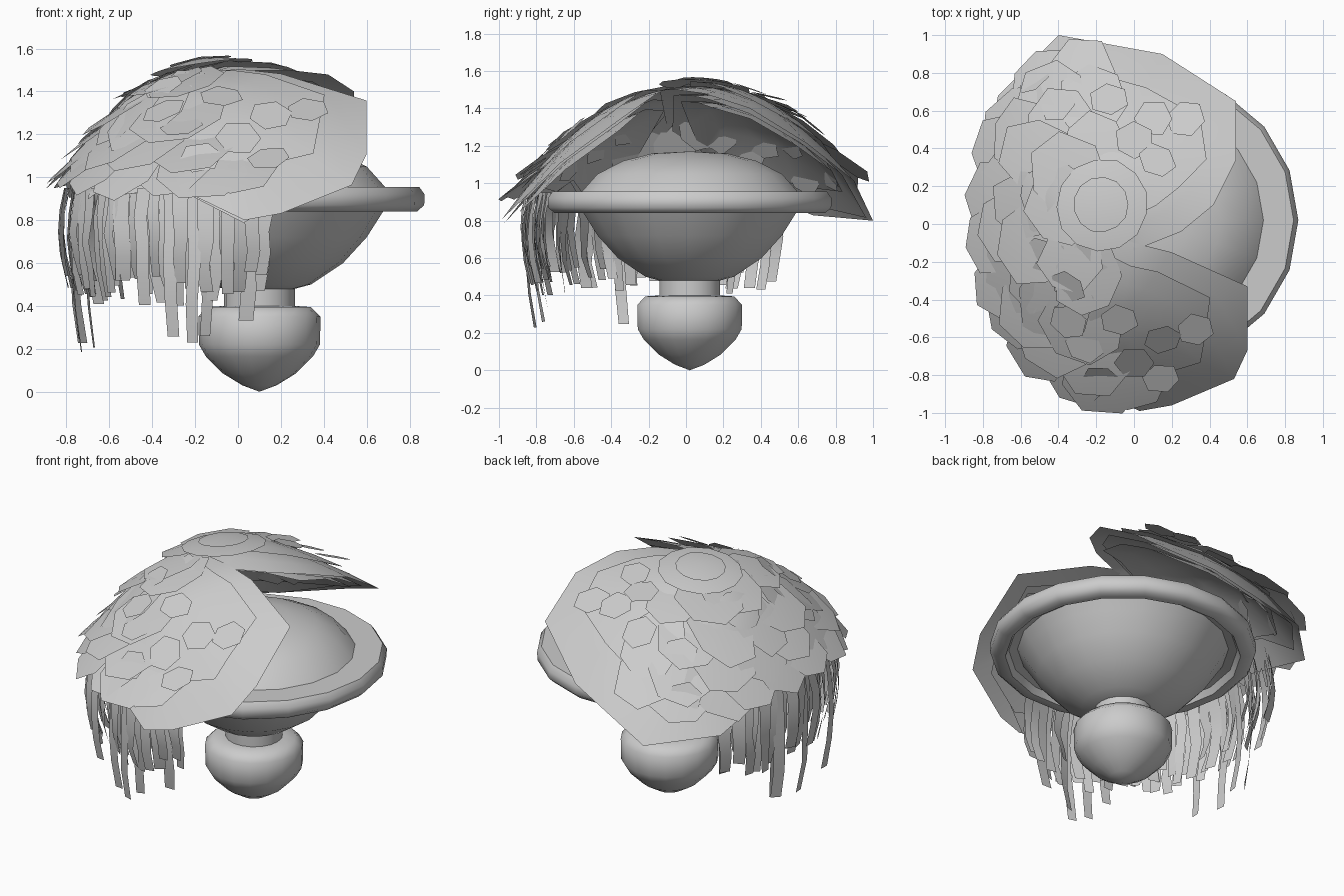
import bpy, bmesh, math, random
from mathutils import Vector

random.seed(4)
cube = bpy.data.objects.get("Cube")
if cube:
    bpy.data.objects.remove(cube)

grey = bpy.data.materials.new("plain grey")
grey.use_nodes = True
grey.diffuse_color = (0.6, 0.6, 0.6, 1)
grey.node_tree.nodes["Principled BSDF"].inputs["Base Color"].default_value = (0.6, 0.6, 0.6, 1)


def finish(name, bm, angle=35):
    mesh = bpy.data.meshes.new(name)
    bm.to_mesh(mesh)
    bm.free()
    obj = bpy.data.objects.new(name, mesh)
    bpy.context.collection.objects.link(obj)
    mesh.materials.append(grey)
    bpy.ops.object.select_all(action='DESELECT')
    obj.select_set(True)
    bpy.context.view_layer.objects.active = obj
    bpy.ops.object.shade_smooth_by_angle(angle=math.radians(angle))


def lathe(name, profile, sides=18, centre=(0.1, 0.02)):
    bm = bmesh.new()
    rings = []
    for r, z in profile:
        rings.append([bm.verts.new((centre[0] + r * math.cos(math.tau * i / sides),
                                    centre[1] + r * math.sin(math.tau * i / sides), z))
                      for i in range(sides)])
    for a, b in zip(rings, rings[1:]):
        for i in range(sides):
            j = (i + 1) % sides
            bm.faces.new((a[i], a[j], b[j], b[i]))
    bmesh.ops.remove_doubles(bm, verts=bm.verts, dist=0.0005)
    finish(name, bm, 50)


# Pot: bulb foot, neck, bowl, rim, and mounded soil
lathe("bulb_foot", [(0, 0), (0.08, 0.03), (0.17, 0.085), (0.25, 0.165), (0.282, 0.22),
                    (0.285, 0.35), (0.24, 0.395), (0.165, 0.4)])
lathe("bowl", [(0.165, 0.39), (0.165, 0.48), (0.24, 0.5), (0.39, 0.6), (0.5, 0.72),
               (0.57, 0.83), (0.61, 0.89), (0.66, 0.88), (0.68, 0.84), (0.735, 0.84),
               (0.768, 0.87), (0.77, 0.92), (0.745, 0.955), (0.58, 0.955)])
lathe("soil_mound", [(0.59, 0.95), (0.5, 1.05), (0.36, 1.12), (0.2, 1.16), (0, 1.17)])


# Canopy shape shared by all foliage
MID = Vector((-0.1, 0.04))


def height(x, y):
    dx, dy = x - MID.x, y - MID.y
    return 1.52 - 0.69 * ((dx / (0.8 if dx < 0 else 2.2)) ** 2 + (dy / 1.01) ** 2)


def frame(x, y):
    """Point, downhill direction, sideways direction and normal on the canopy."""
    e = 0.01
    n = Vector(((height(x - e, y) - height(x + e, y)) / (2 * e),
                (height(x, y - e) - height(x, y + e)) / (2 * e), 1)).normalized()
    out = Vector((x - MID.x, y - MID.y, 0))
    down = (out - n * out.dot(n)).normalized()
    return Vector((x, y, height(x, y))), down, n.cross(down), n


def add_sheet(bm, outline, lift=0, rings=4):
    """Drape a polygon over the canopy as concentric rings."""
    mid = sum((Vector(p) for p in outline), Vector((0, 0))) / len(outline)
    hub = bm.verts.new((mid.x, mid.y, height(*mid) + lift))
    last = None
    for k in range(1, rings + 1):
        ring = []
        for p in outline:
            q = mid.lerp(Vector(p), k / rings)
            ring.append(bm.verts.new((q.x, q.y, height(*q) + lift)))
        for i in range(len(ring)):
            j = (i + 1) % len(ring)
            bm.faces.new((last[i], ring[i], ring[j], last[j]) if last else (hub, ring[i], ring[j]))
        last = ring


def add_leaf(bm, x, y, long, wide, tilt=0.2, lift=0.0, sides=7, rough=0.15, dome=0.03):
    """A shallow polygon leaf lying on the canopy, its lower edge lifted by tilt."""
    c, down, side, n = frame(x, y)
    c = c + n * lift
    d = (down + n * tilt).normalized()
    up = d.cross(side)
    up = up if up.z > 0 else -up
    turn = random.random()
    hub = bm.verts.new(c + up * dome)
    rim = []
    for i in range(sides):
        a = math.tau * (i + turn) / sides
        k = 1 - rough * random.random()
        rim.append(bm.verts.new(c + d * long * k * math.cos(a) + side * wide * k * math.sin(a)))
    for i in range(sides):
        bm.faces.new((hub, rim[i], rim[(i + 1) % sides]))


# Broad leaf sheets at front and back, with smaller layers under and over
front = [(0, -0.1), (0.2, -0.15), (0.6, -0.33), (0.6, -0.67), (0.53, -0.82), (0.2, -0.96),
         (0.03, -0.99), (-0.28, -0.85), (-0.53, -0.73), (-0.55, -0.62), (-0.7, -0.55),
         (-0.65, -0.2), (-0.35, 0.05)]
back = [(-0.4, 1.0), (0.15, 0.9), (0.54, 0.65), (0.54, 0.34), (0.42, 0.1), (0.25, -0.04), (0, -0.14),
        (-0.55, -0.1), (-0.78, 0.05), (-0.78, 0.38), (-0.72, 0.68)]
for name, outline in (("front_leaf", front), ("back_leaf", back)):
    bm = bmesh.new()
    add_sheet(bm, outline)
    finish(name, bm, 40)
    bm = bmesh.new()
    mid = sum((Vector(p) for p in outline), Vector((0, 0))) / len(outline)
    for scale, lift in ((0.9, -0.04), (0.8, -0.08), (0.72, 0.025)):
        add_sheet(bm, [mid.lerp(Vector(p), scale * random.uniform(0.88, 1.08)) for p in outline], lift, 3)
    finish(name + "_layers", bm, 40)

# Shingled leaves on the closed side: row radius, count, start and end angle, size
bm = bmesh.new()
for r, count, start, end, size in ((0.38, 5, 100, 260, 0.24), (0.62, 8, 98, 262, 0.26),
                                   (0.76, 9, 100, 265, 0.25), (0.86, 11, 122, 285, 0.25)):
    for i in range(count):
        a = math.radians(start + (end - start) * (i + random.uniform(0.25, 0.75)) / count)
        add_leaf(bm, MID.x + 0.73 * r * math.cos(a), MID.y + r * math.sin(a),
                 size * random.uniform(0.9, 1.1), size * random.uniform(0.8, 1),
                 random.uniform(0.05, 0.28), 0.015, dome=0.015)
finish("shingle_leaves", bm, 25)

# Inner leaves seen below the arch
bm = bmesh.new()
for i in range(16):
    a = math.radians(100 + 165 * i / 15)
    r = random.uniform(0.5, 0.8)
    add_leaf(bm, MID.x + 0.75 * r * math.cos(a), MID.y + r * math.sin(a),
             0.18, 0.13, -0.25, -0.05, dome=0)
finish("inner_leaves", bm, 20)

# Rounded crown rosettes
bm = bmesh.new()
for x, y, size in ((-0.17, 0.1, 0.25), (-0.48, 0.17, 0.22)):
    add_leaf(bm, x, y, size, size, 0, 0, 13, 0.03, 0.05)
    add_leaf(bm, x, y, size * 0.6, size * 0.6, 0, 0.03, 13, 0.03, 0.02)
finish("crown_rosettes", bm, 20)

# Small hexagonal blossoms
spots = [(-0.33, -0.31), (-0.33, -0.49), (-0.08, -0.48), (0.15, -0.58), (0.32, -0.53),
         (0, -0.7), (-0.17, -0.78), (0.14, -0.78), (-0.25, -0.62),
         (-0.5, 0.73), (-0.38, 0.6), (-0.13, 0.63), (0.1, 0.53), (0.27, 0.53), (0, 0.42), (0.12, 0.32)]
bm = bmesh.new()
for x, y in spots:
    add_leaf(bm, x, y, random.uniform(0.09, 0.12), 0.11, random.uniform(-0.2, 0.3), 0.05, 6, 0.1, 0)
finish("blossoms", bm, 20)

# Hanging ribbons round the closed side, in two rows
bm = bmesh.new()
for radius, count in ((0.75, 34), (0.67, 28)):
    for i in range(count):
        a = math.radians(136 + 152 * (i + random.uniform(-0.2, 0.2)) / (count - 1))
        out = Vector((math.cos(a) * 0.93, math.sin(a) * 1.02, 0))
        side = Vector((-out.y, out.x, 0))
        r = radius + random.uniform(-0.04, 0.03)
        base = Vector((-0.1, -0.08, 0)) + out * r
        low = random.uniform(0.4, 0.56) if random.random() < 0.82 else random.uniform(0.17, 0.34)
        half = random.uniform(0.03, 0.044)
        twist = random.uniform(-0.6, 0.6)
        last = None
        for k in range(5):
            t = k / 4
            c = base + out * (0.04 * math.sin(3 * t) - 0.02 * t) + side * random.uniform(-0.014, 0.014)
            c.z = 0.95 + (low - 0.95) * t
            across = (side + out * twist * t).normalized() * half * (1 - 0.2 * t)
            pair = bm.verts.new(c - across), bm.verts.new(c + across)
            if last:
                bm.faces.new((last[0], last[1], pair[1], pair[0]))
            last = pair
finish("hanging_ribbons", bm, 30)
